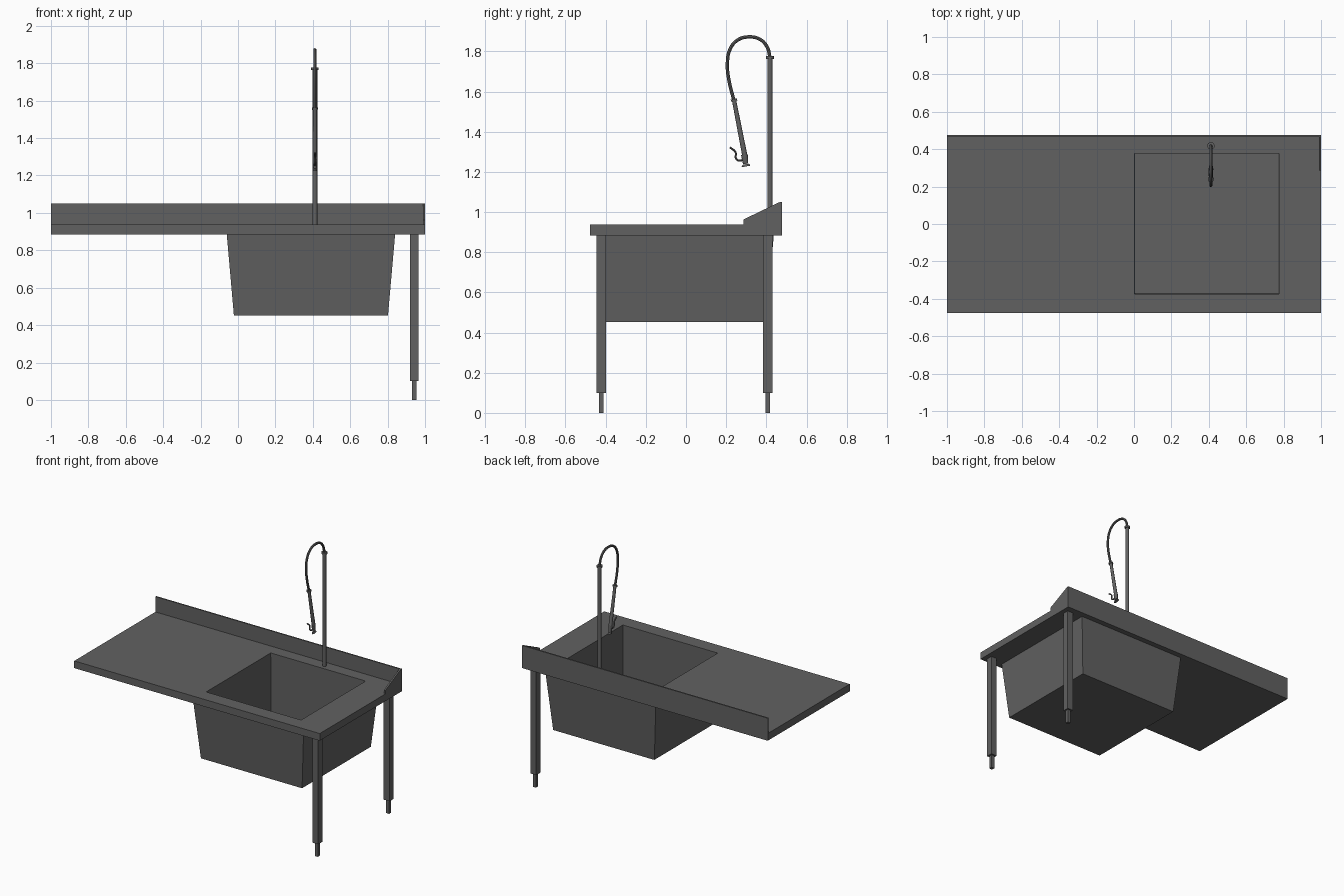
import bpy, bmesh
from mathutils import Vector

if "Cube" in bpy.data.objects:
    bpy.data.objects.remove(bpy.data.objects["Cube"])

# Dark grey steel for every part
STEEL = bpy.data.materials.new("dark_steel")
STEEL.diffuse_color = (0.12, 0.12, 0.12, 1)
STEEL.use_nodes = True
STEEL.node_tree.nodes["Principled BSDF"].inputs["Base Color"].default_value = STEEL.diffuse_color


def finish(name, bm, smooth=False):
    bmesh.ops.recalc_face_normals(bm, faces=bm.faces)
    me = bpy.data.meshes.new(name)
    bm.to_mesh(me)
    bm.free()
    me.materials.append(STEEL)
    ob = bpy.data.objects.new(name, me)
    bpy.context.collection.objects.link(ob)
    if smooth:
        bpy.ops.object.select_all(action='DESELECT')
        ob.select_set(True)
        bpy.context.view_layer.objects.active = ob
        bpy.ops.object.shade_smooth_by_angle()
    return ob


def loft_rects(name, rects):
    """Skin a stack of (x0, x1, y0, y1, z) rectangles and cap both ends."""
    bm = bmesh.new()
    rings = [[bm.verts.new((x, y, z)) for x, y in
              ((x0, y0), (x1, y0), (x1, y1), (x0, y1))]
             for x0, x1, y0, y1, z in rects]
    for a, b in zip(rings, rings[1:]):
        for i in range(4):
            j = (i + 1) % 4
            bm.faces.new((a[i], a[j], b[j], b[i]))
    bm.faces.new(rings[0])
    bm.faces.new(rings[-1])
    return finish(name, bm)


def box(name, x0, x1, y0, y1, z0, z1):
    return loft_rects(name, [(x0, x1, y0, y1, z0), (x0, x1, y0, y1, z1)])


def rod(name, p, q, r1, r2=None, sides=16, flat=1.0):
    """Straight round bar or cone between two points; flat squeezes it in x."""
    p, q = Vector(p), Vector(q)
    bm = bmesh.new()
    bmesh.ops.create_cone(bm, cap_ends=True, segments=sides, radius1=r1,
                          radius2=r1 if r2 is None else r2, depth=(q - p).length)
    rot = (q - p).to_track_quat('Z', 'Y')
    mid = (p + q) / 2
    for v in bm.verts:
        v.co = rot @ v.co + mid
        v.co.x = mid.x + (v.co.x - mid.x) * flat
    return finish(name, bm, True)


def tube(name, x, pts, r):
    """Smooth round tube through (y, z) points, converted to mesh."""
    cu = bpy.data.curves.new(name, 'CURVE')
    cu.dimensions = '3D'
    cu.bevel_depth = r
    cu.bevel_resolution = 2
    cu.resolution_u = 5
    cu.use_fill_caps = True
    cu.materials.append(STEEL)
    sp = cu.splines.new('BEZIER')
    sp.bezier_points.add(len(pts) - 1)
    for b, (y, z) in zip(sp.bezier_points, pts):
        b.co = (x, y, z)
        b.handle_left_type = b.handle_right_type = 'AUTO'
    ob = bpy.data.objects.new(name, cu)
    bpy.context.collection.objects.link(ob)
    bpy.ops.object.select_all(action='DESELECT')
    ob.select_set(True)
    bpy.context.view_layer.objects.active = ob
    bpy.ops.object.convert(target='MESH')
    bpy.ops.object.shade_smooth_by_angle()


# Worktop and double-walled basin in one skin: inner floor, rim, top, underside, outer bowl
loft_rects("worktop_with_basin", [
    (0.005, 0.772, -0.369, 0.376, 0.47),
    (0.002, 0.775, -0.373, 0.378, 0.937),
    (-1, 1, -0.477, 0.477, 0.937),
    (-1, 1, -0.477, 0.477, 0.884),
    (-0.06, 0.84, -0.437, 0.437, 0.884),
    (-0.022, 0.802, -0.40, 0.40, 0.452),
])

# Rear upstand and sloping end cheek
box("rear_upstand", -1, 1, 0.467, 0.477, 0.937, 1.05)
bm = bmesh.new()
face = bm.faces.new([bm.verts.new((0.988, y, z)) for y, z in
                     ((0.286, 0.937), (0.467, 0.937), (0.467, 1.05), (0.286, 0.963))])
ext = bmesh.ops.extrude_face_region(bm, geom=[face])
bmesh.ops.translate(bm, vec=(0.012, 0, 0),
                    verts=[v for v in ext['geom'] if isinstance(v, bmesh.types.BMVert)])
finish("end_cheek", bm)

# Square legs with adjustable feet, right end only
for name, y in (("front", -0.422), ("back", 0.407)):
    for part, h, z0, z1 in (("leg", 0.0235, 0.10, 0.885), ("foot", 0.012, 0, 0.10)):
        box(f"{name}_{part}", 0.942 - h, 0.942 + h, y - h, y + h, z0, z1)

# Tap riser
X = 0.411
rod("tap_riser", (X, 0.418, 0.937), (X, 0.418, 1.765), 0.013)
rod("riser_collar", (X, 0.418, 1.763), (X, 0.418, 1.776), 0.020)

# Flexible hose arching forward
tube("hose", X, [(0.418, 1.77), (0.405, 1.82), (0.37, 1.859), (0.31, 1.872), (0.255, 1.855),
                 (0.219, 1.81), (0.206, 1.735), (0.215, 1.65), (0.239, 1.555)], 0.0085)

# Spray handle, head and trigger
rod("handle_collar", (X, 0.238, 1.563), (X, 0.240, 1.552), 0.016)
rod("spray_handle", (X, 0.239, 1.558), (X, 0.294, 1.275), 0.0105, 0.013)
rod("spray_head", (X, 0.291, 1.285), (X, 0.297, 1.24), 0.017, 0.013, flat=0.75)
rod("spray_nozzle", (X, 0.297, 1.238), (X, 0.299, 1.227), 0.016, 0.023, flat=0.5)
tube("spray_trigger", X, [(0.219, 1.322), (0.247, 1.297), (0.249, 1.267),
                          (0.265, 1.256), (0.292, 1.265)], 0.005)
